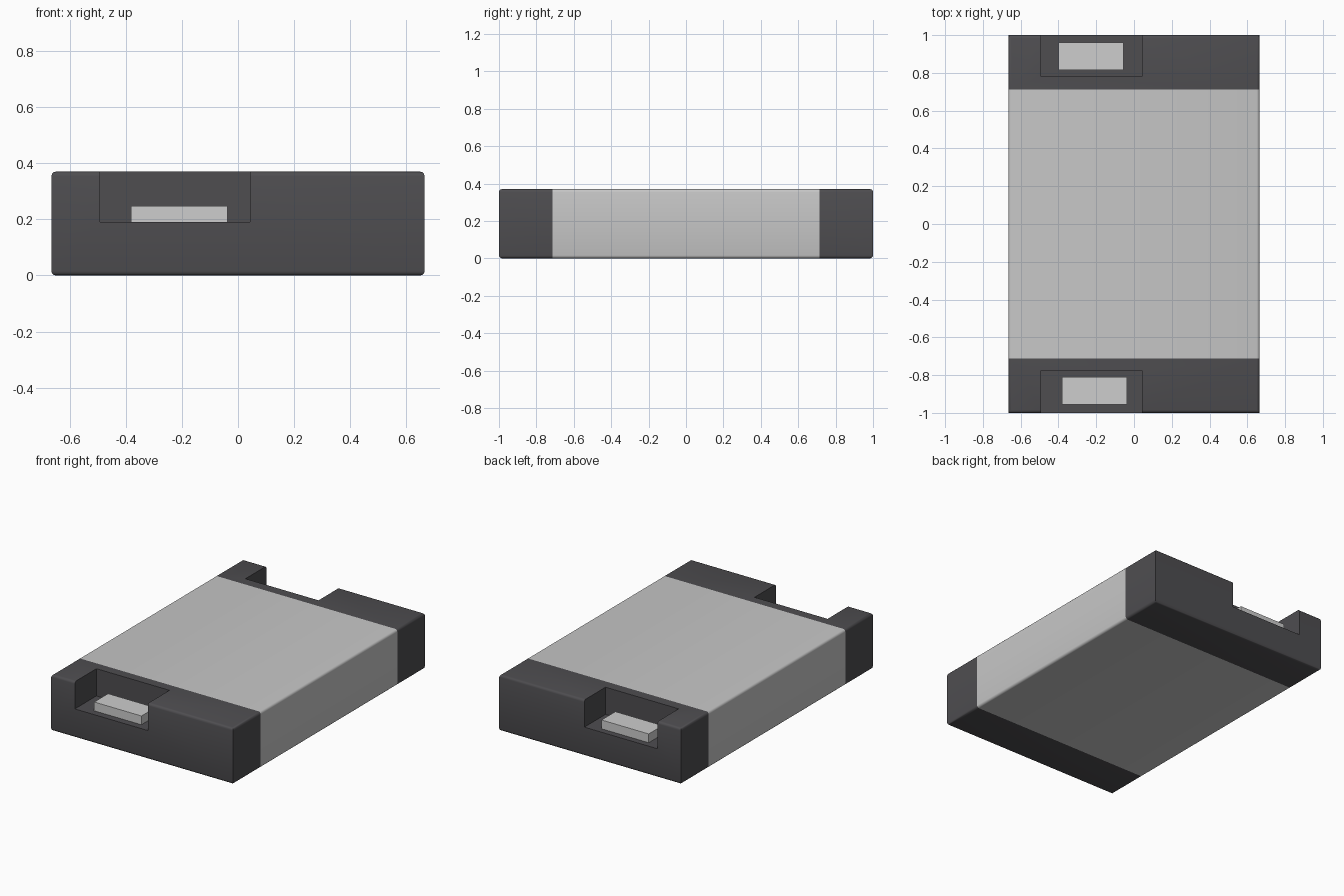
import bpy, bmesh, math

if "Cube" in bpy.data.objects:
    bpy.data.objects.remove(bpy.data.objects["Cube"])

HX, HY, TOP = 0.665, 1.0, 0.37     # half width, half length, height
SEAM = 0.713                       # where the end caps meet the middle


def material(name, rgb):
    m = bpy.data.materials.new(name)
    m.diffuse_color = (*rgb, 1)
    m.use_nodes = True
    m.node_tree.nodes["Principled BSDF"].inputs["Base Color"].default_value = m.diffuse_color
    return m


DARK = material("dark grey plastic", (0.077, 0.075, 0.081))
LIGHT = material("light grey shell", (0.57, 0.57, 0.57))
METAL = material("pale connector", (0.61, 0.61, 0.61))


def box_mesh(x, y, z):
    bm = bmesh.new()
    bmesh.ops.create_cube(bm, size=1)
    for v in bm.verts:
        v.co = [r[0] if c < 0 else r[1] for c, r in zip(v.co, (x, y, z))]
    return bm


def finish(bm, name, mat):
    bmesh.ops.recalc_face_normals(bm, faces=bm.faces)
    me = bpy.data.meshes.new(name)
    bm.to_mesh(me)
    bm.free()
    ob = bpy.data.objects.new(name, me)
    bpy.context.collection.objects.link(ob)
    me.materials.append(mat)
    return ob


def smooth(ob):
    bpy.ops.object.select_all(action='DESELECT')
    ob.select_set(True)
    bpy.context.view_layer.objects.active = ob
    bpy.ops.object.shade_smooth_by_angle(angle=math.radians(40))


def casing_slice(name, y0, y1, mat):
    """Slice of the casing, whose top and bottom rims are rounded."""
    bm = box_mesh((-HX, HX), (-HY, HY), (0, TOP))
    rims = [e for e in bm.edges if abs(e.verts[0].co.z - e.verts[1].co.z) < 1e-5]
    bmesh.ops.bevel(bm, geom=rims, offset=0.016, segments=3, profile=0.5,
                    affect='EDGES')
    for y, direction in ((y0, -1), (y1, 1)):
        if abs(y) < HY:
            bmesh.ops.bisect_plane(bm, geom=bm.verts[:] + bm.edges[:] + bm.faces[:],
                                   plane_co=(0, y, 0), plane_no=(0, direction, 0),
                                   clear_outer=True)
    bmesh.ops.holes_fill(bm, edges=[e for e in bm.edges if e.is_boundary], sides=0)
    ob = finish(bm, name, mat)
    smooth(ob)
    return ob


# Middle of the casing
casing_slice("middle_shell", -SEAM, SEAM, LIGHT)

# End caps, each with a notch and a connector tongue
ends = (
    ("front", (-HY, -SEAM), (-1.2, -0.775), (-0.382, -0.037), (-0.955, -0.81)),
    ("back", (SEAM, HY), (0.78, 1.2), (-0.40, -0.055), (0.815, 0.96)),
)
for side, cap_y, notch_y, tongue_x, tongue_y in ends:
    cap = casing_slice(side + "_cap", *cap_y, DARK)
    cutter = finish(box_mesh((-0.492, 0.042), notch_y, (0.19, 0.6)),
                    side + "_notch_cutter", DARK)
    cutter.hide_render = True
    cutter.hide_set(True)
    cut = cap.modifiers.new("notch", 'BOOLEAN')
    cut.operation = 'DIFFERENCE'
    cut.solver = 'EXACT'
    cut.object = cutter
    finish(box_mesh(tongue_x, tongue_y, (0.185, 0.248)),
           side + "_connector", METAL)
